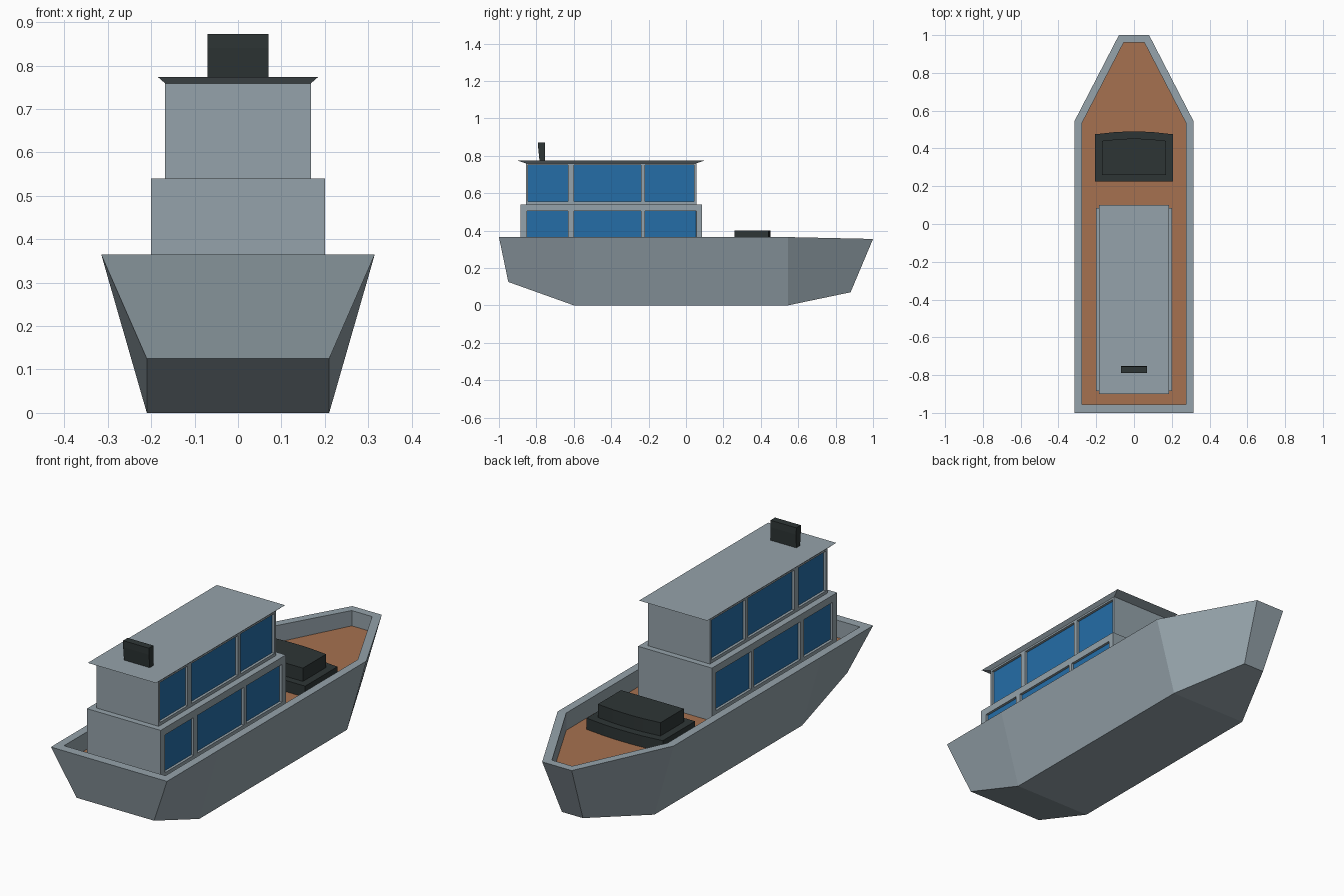
import bpy, bmesh
from mathutils import Vector

cube = bpy.data.objects.get("Cube")
if cube:
    bpy.data.objects.remove(cube, do_unlink=True)


def material(name, rgb):
    m = bpy.data.materials.new(name)
    m.use_nodes = True
    m.diffuse_color = (*rgb, 1)
    m.node_tree.nodes["Principled BSDF"].inputs["Base Color"].default_value = (*rgb, 1)
    return m


grey = material("grey paint", (0.30, 0.365, 0.405))
wood = material("deck wood", (0.38, 0.165, 0.08))
blue = material("window blue", (0.018, 0.155, 0.39))
dark = material("dark metal", (0.027, 0.036, 0.036))


def finish(name, bm, *mats):
    bmesh.ops.recalc_face_normals(bm, faces=bm.faces)
    me = bpy.data.meshes.new(name)
    bm.to_mesh(me)
    bm.free()
    for m in mats:
        me.materials.append(m)
    ob = bpy.data.objects.new(name, me)
    bpy.context.collection.objects.link(ob)
    return ob


def prism(name, profile, offset, mat):
    """Extrude a flat outline along an offset."""
    bm = bmesh.new()
    face = bm.faces.new([bm.verts.new(p) for p in profile])
    ext = bmesh.ops.extrude_face_region(bm, geom=[face], use_keep_orig=True)
    verts = [v for v in ext["geom"] if isinstance(v, bmesh.types.BMVert)]
    bmesh.ops.translate(bm, verts=verts, vec=offset)
    return finish(name, bm, mat)


# Hull: stations from stern to bow, each chine, gunwale, inner rim
DECK = 0.28
stations = [
    ((0.21, -0.95, 0.125), (0.315, -1.0, 0.365), (0.275, -0.955, 0.365)),
    ((0.21, -0.6, 0), (0.315, -0.6, 0.365), (0.275, -0.6, 0.365)),
    ((0.21, 0.545, 0), (0.315, 0.545, 0.365), (0.275, 0.535, 0.365)),
    ((0.057, 0.88, 0.07), (0.08, 1.0, 0.355), (0.055, 0.96, 0.355)),
]
bm = bmesh.new()
rings = []
for chine, gunwale, inner in stations:
    half = [chine, gunwale, inner, (inner[0], inner[1], DECK)]
    ring = half + [(-x, y, z) for x, y, z in reversed(half)]
    rings.append([bm.verts.new(p) for p in ring])
for a, b in zip(rings, rings[1:]):
    for i in range(8):
        j = (i + 1) % 8
        f = bm.faces.new((a[i], a[j], b[j], b[i]))
        f.material_index = 1 if i == 3 else 0
for r in (rings[0], rings[-1]):
    for i in range(3):
        bm.faces.new((r[i], r[i + 1], r[6 - i], r[7 - i]))
finish("hull", bm, grey, wood)


# Cabin decks: boxes with recessed side windows
def cabin(name, half, y0, y1, z0, z1, panes, sill, head):
    bm = bmesh.new()
    bmesh.ops.create_cube(bm, size=1)
    for v in bm.verts:
        v.co = Vector((v.co.x * 2 * half,
                       (y0 + y1) / 2 + v.co.y * (y1 - y0),
                       (z0 + z1) / 2 + v.co.z * (z1 - z0)))
    cuts = [((0, y, 0), (0, 1, 0)) for pane in panes for y in pane]
    cuts += [((0, 0, z), (0, 0, 1)) for z in (sill, head)]
    for co, no in cuts:
        bmesh.ops.bisect_plane(bm, geom=bm.verts[:] + bm.edges[:] + bm.faces[:],
                               plane_co=co, plane_no=no)
    bm.normal_update()
    glass = []
    for f in bm.faces:
        c = f.calc_center_median()
        if abs(f.normal.x) > 0.9 and sill < c.z < head and any(a < c.y < b for a, b in panes):
            glass.append(f)
    bmesh.ops.inset_individual(bm, faces=glass, thickness=0.001, depth=-0.012)
    for f in glass:
        f.material_index = 1
    finish(name, bm, grey, blue)


cabin("lower_cabin", 0.2, -0.885, 0.085, DECK, 0.54,
      [(-0.85, -0.63), (-0.6, -0.24), (-0.22, 0.055)], 0.32, 0.505)
cabin("upper_cabin", 0.168, -0.855, 0.055, 0.54, 0.76,
      [(-0.845, -0.63), (-0.6, -0.24), (-0.22, 0.043)], 0.555, 0.75)

# Roof: slab flaring outward to a sharp eave
bm = bmesh.new()
bmesh.ops.create_cube(bm, size=1)
for v in bm.verts:
    top = v.co.z > 0
    v.co = Vector((v.co.x * (0.37 if top else 0.336),
                   -0.4 + v.co.y * (1.0 if top else 0.91),
                   0.774 if top else 0.759))
finish("roof", bm, grey)


# Foredeck hatch: two tiers with a bowed leading edge
def hatch_tier(name, half, y0, y1, bow, z0, z1):
    arc = [(half * t, y1 + bow * (1 - t * t), z0) for t in (1, 0.5, 0.2, -0.2, -0.5, -1)]
    prism(name, [(-half, y0, z0), (half, y0, z0)] + arc, (0, 0, z1 - z0), dark)


hatch_tier("hatch_base", 0.207, 0.225, 0.475, 0.015, DECK, 0.335)
hatch_tier("hatch_lid", 0.17, 0.26, 0.44, 0.012, 0.335, 0.4)

# Funnel: narrow stack with a slightly wider head
prism("funnel", [(-0.07, y, z) for y, z in
                 ((-0.783, 0.77), (-0.755, 0.77), (-0.753, 0.84), (-0.755, 0.872),
                  (-0.79, 0.872), (-0.79, 0.84))], (0.14, 0, 0), dark)
